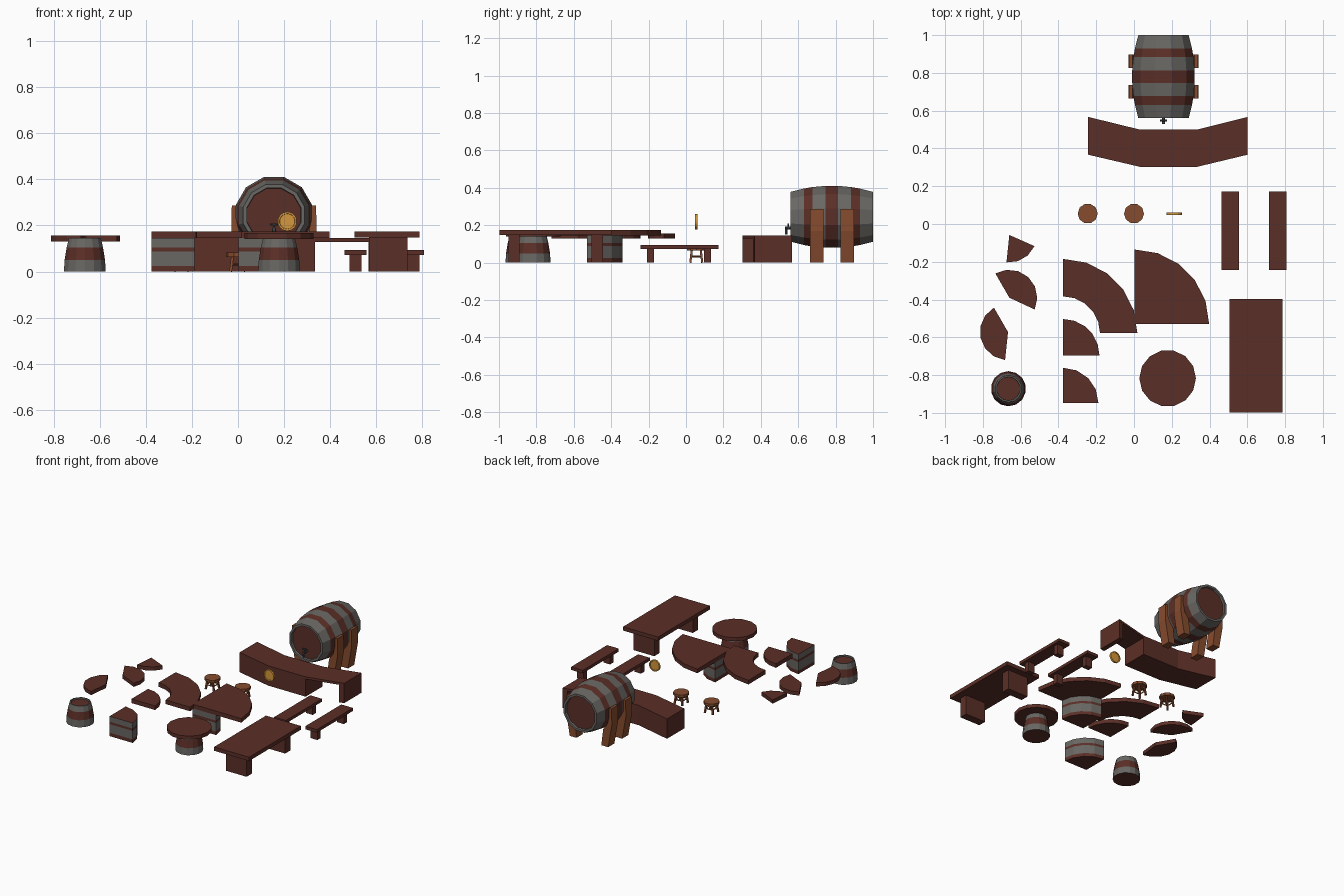
import bpy, bmesh, math
from mathutils import Vector

if "Cube" in bpy.data.objects:
    bpy.data.objects.remove(bpy.data.objects["Cube"])
pi = math.pi


def mat(name, col):
    m = bpy.data.materials.new(name)
    m.diffuse_color = (*col, 1)
    m.use_nodes = True
    m.node_tree.nodes["Principled BSDF"].inputs["Base Color"].default_value = m.diffuse_color
    return m


BROWN = mat("dark_wood", (0.105, 0.028, 0.02))
GREY = mat("grey_band", (0.14, 0.135, 0.125))
LIGHT = mat("light_wood", (0.24, 0.072, 0.027))
GOLD = mat("gold", (0.66, 0.31, 0.045))
IRON = mat("iron", (0.06, 0.06, 0.062))


def finish(name, bm, mats, loc=(0, 0, 0), rot=(0, 0, 0)):
    bmesh.ops.recalc_face_normals(bm, faces=bm.faces)
    me = bpy.data.meshes.new(name)
    bm.to_mesh(me)
    bm.free()
    for m in mats:
        me.materials.append(m)
    ob = bpy.data.objects.new(name, me)
    ob.location, ob.rotation_euler = loc, rot
    bpy.context.collection.objects.link(ob)
    return ob


def prism(name, pts, z0, z1, m, loc=(0, 0, 0), rot=(0, 0, 0)):
    """Extrude an outline from z0 to z1."""
    bm = bmesh.new()
    f = bm.faces.new([bm.verts.new((x, y, z0)) for x, y in pts])
    top = bmesh.ops.extrude_face_region(bm, geom=[f])
    bmesh.ops.translate(bm, vec=(0, 0, z1 - z0),
                        verts=[v for v in top["geom"] if isinstance(v, bmesh.types.BMVert)])
    return finish(name, bm, [m], loc, rot)


def box(name, x0, x1, y0, y1, z0, z1, m):
    return prism(name, [(x0, y0), (x1, y0), (x1, y1), (x0, y1)], z0, z1, m)


def arc(cx, cy, r, a0, a1, n):
    return [(cx + r * math.cos(math.radians(a0 + (a1 - a0) * i / n)),
             cy + r * math.sin(math.radians(a0 + (a1 - a0) * i / n))) for i in range(n + 1)]


def sector(name, cx, cy, r, a0, a1, n, z0, z1, m=BROWN):
    return prism(name, [(cx, cy)] + arc(cx, cy, r, a0, a1, n), z0, z1, m)


def disc(name, cx, cy, r, n, z0, z1, m):
    return prism(name, arc(cx, cy, r, 0, 360, n)[:-1], z0, z1, m)


def lathe(name, prof, ids, n, mats, loc, rot=(0, 0, 0)):
    """Spin (radius, z) profile; ids gives the material of each strip."""
    bm = bmesh.new()
    rings = []
    for r, z in prof:
        if r == 0:
            rings.append([bm.verts.new((0, 0, z))] * n)
        else:
            rings.append([bm.verts.new((r * math.cos(2 * pi * (i + .5) / n),
                                        r * math.sin(2 * pi * (i + .5) / n), z)) for i in range(n)])
    for a, b, k in zip(rings, rings[1:], ids):
        for i in range(n):
            j = (i + 1) % n
            f = bm.faces.new(list(dict.fromkeys([a[i], a[j], b[j], b[i]])))
            f.material_index = k
    return finish(name, bm, mats, loc, rot)


def rod(name, p, q, r, m, n=6):
    p, q = Vector(p), Vector(q)
    ob = disc(name, 0, 0, r, n, 0, (q - p).length, m)
    ob.location = p
    ob.rotation_euler = (q - p).to_track_quat('Z', 'Y').to_euler()
    return ob


# Big lying barrel with recessed ends
BX, BY, BZ = 0.156, 0.78, 0.245
ts = [-.22, -.15, -.103, -.033, .033, .103, .15, .22]
prof = [(0, -.205), (.12, -.205), (.122, -.22)] + \
       [(.172 - .034 * (t / .22) ** 2, t) for t in ts] + [(.122, .22), (.12, .205), (0, .205)]
lathe("big_barrel", prof, [1, 0, 0, 0, 1, 0, 1, 0, 1, 0, 0, 0, 1], 12, [GREY, BROWN],
      (BX, BY, BZ), (pi / 2, 0, 0))

# Barrel cradle legs
leg = [(.183, .287), (.185, .17), (.155, 0), (.1, 0), (.115, .12), (.15, .17), (.164, .23), (.164, .287)]
for y in (0.70, 0.862):
    for s in (-1, 1):
        prism("cradle_leg", [(s * x, z) for x, z in leg], -.036, .036, LIGHT, (BX, y, 0), (pi / 2, 0, 0))

# Spigot
rod("spigot_pipe", (BX, .58, .185), (BX, .53, .185), .009, IRON)
rod("spigot_spout", (BX, .537, .19), (BX, .537, .15), .008, IRON)
rod("spigot_stem", (BX, .547, .185), (BX, .547, .205), .005, IRON)
rod("spigot_handle", (BX - .018, .547, .205), (BX + .018, .547, .205), .005, IRON)

# Bent counter: solid body, open flap at right, end panel
prism("counter_body", [(-.243, .567), (-.243, .367), (.03, .303), (.335, .303), (.335, .5), (.03, .5)],
      0, .145, BROWN)
prism("counter_flap", [(.335, .303), (.602, .367), (.602, .567), (.335, .5)], .128, .145, BROWN)
prism("counter_end_panel", [(.567, .359), (.602, .367), (.602, .567), (.567, .558)], 0, .128, BROWN)

# Stools
for cx in (-.245, 0):
    cy = .055
    disc("stool_seat", cx, cy, .053, 10, .064, .083, LIGHT)
    feet = [(math.cos(pi / 4 + k * pi / 2), math.sin(pi / 4 + k * pi / 2)) for k in range(4)]
    for k, (u, v) in enumerate(feet):
        rod("stool_leg", (cx + .045 * u, cy + .045 * v, 0), (cx + .034 * u, cy + .034 * v, .066), .008, LIGHT, 4)
        u2, v2 = feet[(k + 1) % 4]
        rod("stool_rung", (cx + .04 * u, cy + .04 * v, .032), (cx + .04 * u2, cy + .04 * v2, .032), .005, LIGHT, 4)

# Benches
for cx in (.51, .761):
    box("bench_top", cx - .047, cx + .047, -.243, .173, .072, .094, BROWN)
    for y in (-.19, .115):
        box("bench_leg", cx - .027, cx + .027, y - .019, y + .019, 0, .072, BROWN)

# Long table
box("long_table_top", .505, .787, -.997, -.398, .147, .175, BROWN)
for y in (-.92, -.475):
    box("long_table_leg", .568, .735, y - .03, y + .03, 0, .147, BROWN)


# Half barrels: one alone, one under the round table
def half_barrel(name, x, y):
    p = [(0, 0), (.093, 0), (.09, .05), (.081, .105), (.071, .145), (.063, .145), (.062, .135), (0, .135)]
    lathe(name, p, [1, 0, 1, 0, 0, 0, 1], 14, [GREY, BROWN], (x, y, 0))


half_barrel("loose_half_barrel", -.665, -.872)
half_barrel("round_table_base", .178, -.817)
disc("round_table_top", .178, -.817, .15, 14, .141, .167, BROWN)

# Broken round table top in three wedges
sector("broken_top_small", -.66, -.058, .146, -96, -24, 3, .13, .157)
sector("broken_top_right", -.66, -.39, .148, -25, 120, 6, .13, .157)
sector("broken_top_left", -.667, -.572, .149, 120, 264, 6, .13, .157)


# Quarter barrels with striped bands
def quarter_barrel(name, cx, cy, r):
    zs = [0, .025, .088, .105, .145]
    bm = bmesh.new()
    rings = [[bm.verts.new((x, y, z)) for x, y in [(cx, cy)] + arc(cx, cy, r, 0, 90, 4)] for z in zs]
    n = len(rings[0])
    for k in range(4):
        for i in range(n):
            j = (i + 1) % n
            f = bm.faces.new([rings[k][i], rings[k][j], rings[k + 1][j], rings[k + 1][i]])
            f.material_index = (k + 1) % 2
    for ring in (rings[0], rings[-1]):
        bm.faces.new(ring).material_index = 1
    for f in bm.faces:  # even strips are wood, odd strips are bands
        if abs(f.normal.z) < .5 and len(f.verts) == 4:
            zc = f.calc_center_median().z
            f.material_index = 0 if (.025 < zc < .088 or zc > .105) else 1
    return finish(name, bm, [GREY, BROWN])


quarter_barrel("loose_quarter_barrel", -.375, -.948, .187)
quarter_barrel("quarter_table_base", 0.003, -.53, .19)

# Quarter table tops
sector("quarter_table_top", 0.003, -.53, .395, 0, 90, 5, .145, .175)
sector("small_quarter_top", -.375, -.695, .192, 0, 90, 5, .145, .175)
prism("curved_table_top", arc(-.375, -.578, .393, 0, 90, 5) + arc(-.375, -.578, .195, 90, 0, 5),
      .145, .175, BROWN)

# Gold coin standing on edge, with a raised rim
lathe("coin", [(0, -.004), (.033, -.004), (.034, -.007), (.042, -.007), (.042, .007), (.034, .007),
               (.033, .004), (0, .004)], [0] * 7, 14, [GOLD], (.214, .055, .218), (pi / 2, 0, 0))
